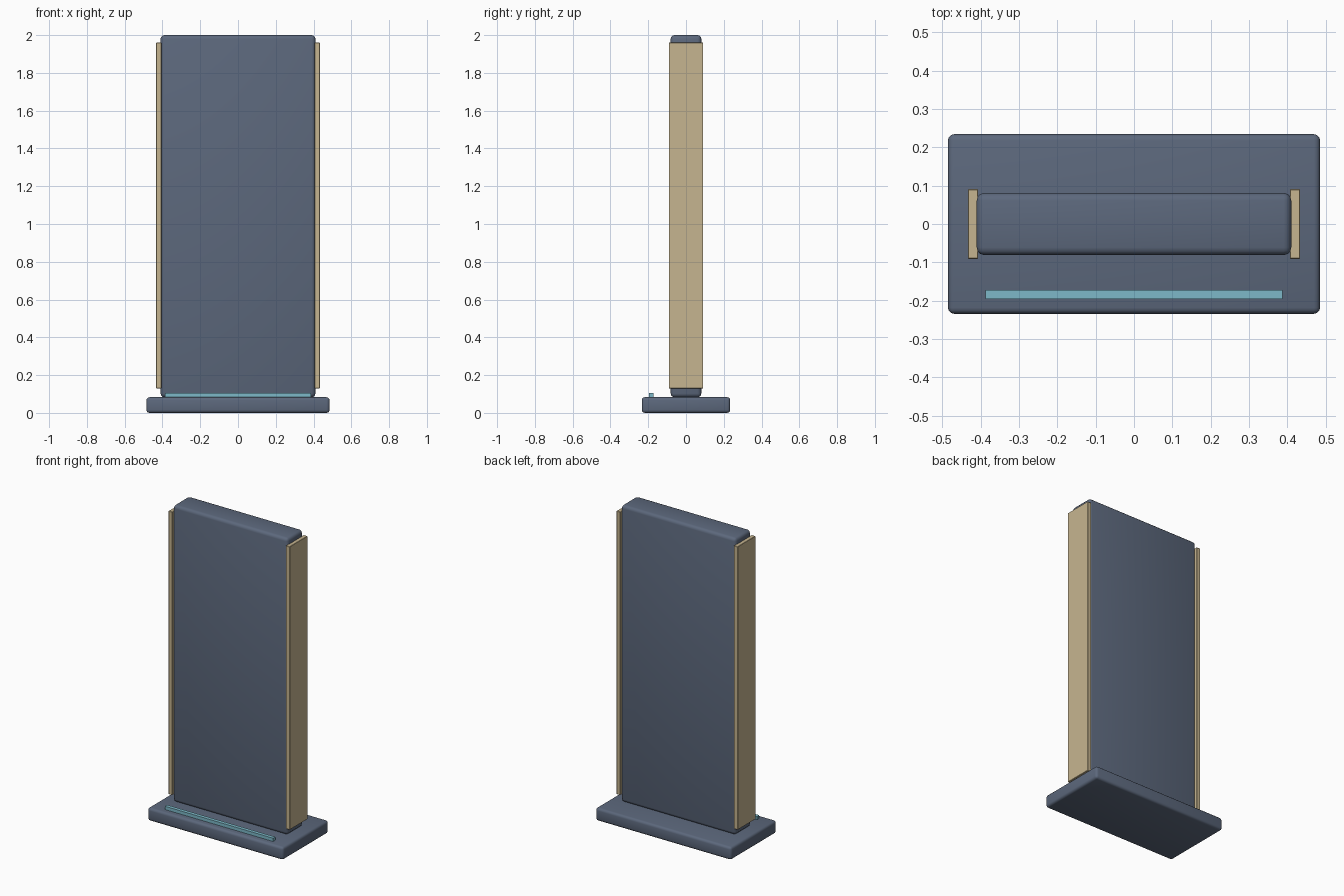
import bpy
import math

cube = bpy.data.objects.get("Cube")
if cube:
    bpy.data.objects.remove(cube, do_unlink=True)


def material(name, color):
    mat = bpy.data.materials.new(name)
    mat.use_nodes = True
    mat.diffuse_color = (*color, 1)
    mat.node_tree.nodes["Principled BSDF"].inputs["Base Color"].default_value = (*color, 1)
    return mat


def box(name, low, high, mat, bevel=0.0, segments=3):
    """Box between two corners, with optional rounded edges."""
    bpy.ops.mesh.primitive_cube_add(size=1, location=[(a + b) / 2 for a, b in zip(low, high)])
    obj = bpy.context.object
    obj.name = name
    obj.scale = [b - a for a, b in zip(low, high)]
    bpy.ops.object.transform_apply(location=False, rotation=False, scale=True)
    obj.data.materials.append(mat)
    if bevel:
        mod = obj.modifiers.new("rounded_edges", "BEVEL")
        mod.width = bevel
        mod.segments = segments
        bpy.ops.object.modifier_apply(modifier=mod.name)
        bpy.ops.object.shade_smooth_by_angle(angle=math.radians(35))
    return obj


slate = material("slate_blue", (0.107, 0.138, 0.202))
tan = material("warm_tan", (0.565, 0.462, 0.279))
aqua = material("pale_aqua", (0.205, 0.485, 0.578))

# Foot plate and upright slab
box("base", (-0.485, -0.234, 0), (0.485, 0.234, 0.083), slate, 0.016)
box("slab", (-0.41, -0.081, 0.083), (0.41, 0.081, 2), slate, 0.02)

# Side panels
for side, sign in (("left", 1), ("right", -1)):
    inner, outer = sorted((sign * 0.406, sign * 0.433))
    box(side + "_side_panel", (inner, -0.091, 0.13), (outer, 0.091, 1.96), tan, 0.002, 1)

# Light strip along the front of the base
box("light_strip", (-0.387, -0.195, 0.08), (0.387, -0.172, 0.104), aqua)
